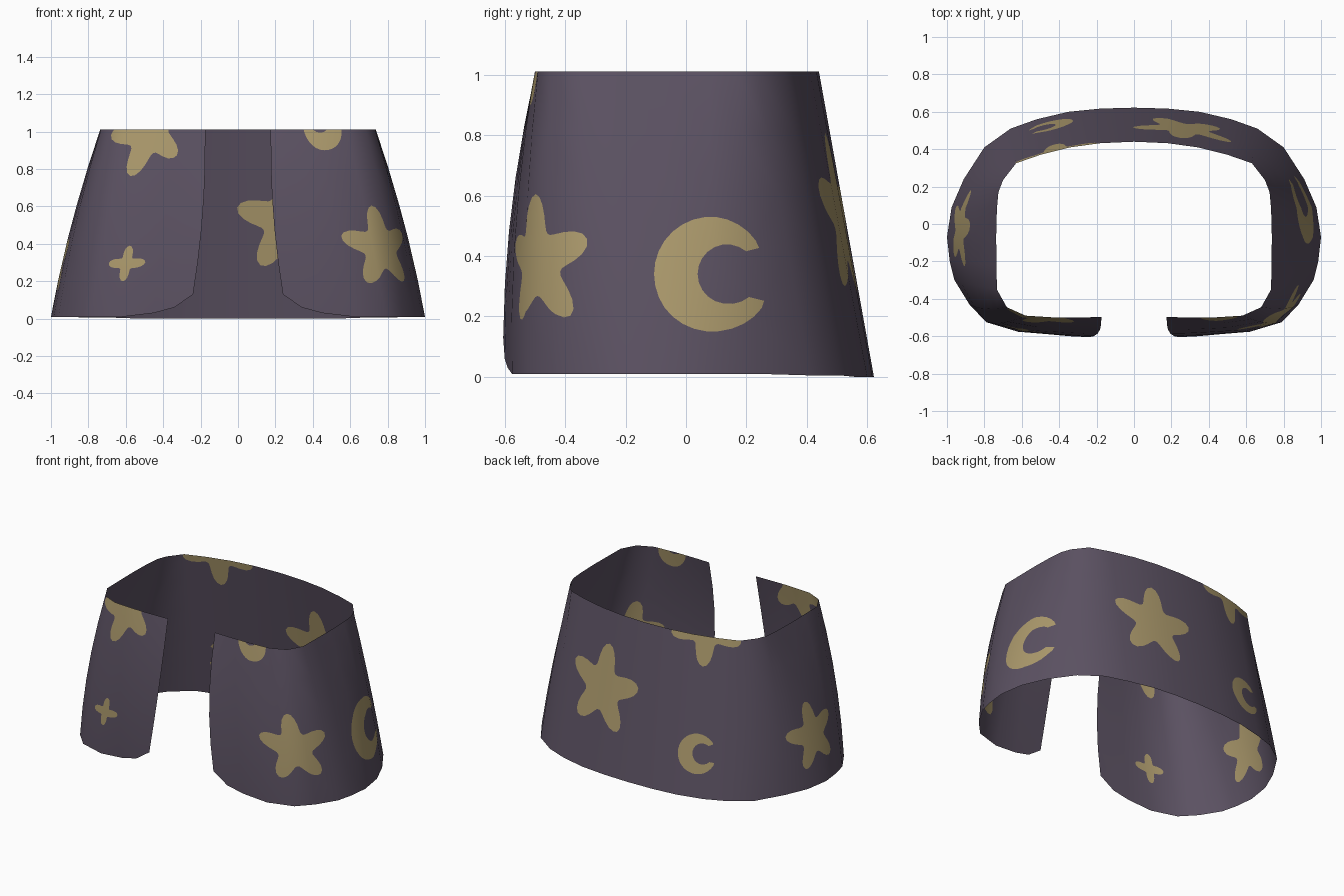
import bpy, math
from mathutils import Vector
from mathutils.geometry import delaunay_2d_cdt

if "Cube" in bpy.data.objects:
    bpy.data.objects.remove(bpy.data.objects["Cube"])

def material(name, rgb):
    m = bpy.data.materials.new(name)
    m.diffuse_color = (*rgb, 1)
    m.use_nodes = True
    m.node_tree.nodes["Principled BSDF"].inputs["Base Color"].default_value = m.diffuse_color
    return m

# Right half of the garment, front opening to back centre:
# top x, top y, bottom x, bottom y, bottom z, bulge x, bulge y
HALF = [
    (.175, -.497, .24, -.605, .13, -.02, -.025),
    (.25, -.499, .34, -.600, .06, -.01, -.025),
    (.33, -.500, .45, -.590, .03, 0, -.025),
    (.42, -.500, .62, -.576, .01, 0, -.025),
    (.58, -.490, .79, -.525, .01, .01, -.02),
    (.68, -.445, .88, -.430, .01, .02, -.015),
    (.733, -.350, .96, -.300, .01, .02, 0),
    (.735, -.220, .985, -.200, .01, .02, 0),
    (.737, -.070, 1.0, -.070, .01, .02, 0),
    (.733, .080, .975, .090, .01, .02, 0),
    (.725, .170, .91, .240, .01, .015, 0),
    (.70, .235, .80, .410, .005, .01, 0),
    (.63, .325, .66, .510, .005, 0, 0),
    (.50, .370, .52, .560, 0, 0, 0),
    (.34, .410, .35, .600, 0, 0, 0),
    (.18, .432, .18, .617, 0, 0, 0),
    (0, .44, 0, .622, 0, 0, 0),
]
COLS = HALF + [(-c[0], c[1], -c[2], c[3], c[4], -c[5], c[6]) for c in HALF[-2::-1]]
ROWS = [0, .2, .4, .6, .8, 1]

def column_point(i, t):
    tx, ty, bx, by, bz, gx, gy = COLS[i]
    b = 4 * t * (1 - t)
    return Vector((bx + (tx - bx) * t + gx * b, by + (ty - by) * t + gy * b, bz + (1.01 - bz) * t))

def column_normal(i, t):
    a, b = max(i - 1, 0), min(i + 1, len(COLS) - 1)
    along = column_point(b, t) - column_point(a, t)
    up = column_point(i, min(t + .05, 1)) - column_point(i, max(t - .05, 0))
    return along.cross(up).normalized()

# Flat pattern: s runs along the cloth at mid height, t runs up
S = [0]
for i in range(1, len(COLS)):
    S.append(S[-1] + (column_point(i, .5) - column_point(i - 1, .5)).length)

def on_cloth(fn, s, t):
    i = 0
    while i < len(S) - 2 and S[i + 1] < s:
        i += 1
    f = (s - S[i]) / (S[i + 1] - S[i])
    return fn(i, t).lerp(fn(i + 1, t), f)

def locate(x, y, t):
    tt = min(t, 1)
    return min((S[-1] * k / 800 for k in range(801)),
               key=lambda s: (on_cloth(column_point, s, tt).xy - Vector((x, y))).length)

# Motif outlines in the flat pattern
def star(x, y, z, r, phase, lobes=5, inner=.5):
    s, n, pts = locate(x, y, z), lobes * 12, []
    for k in range(n):
        a = 2 * math.pi * k / n
        q = r * (inner + (1 - inner) * ((1 + math.cos(lobes * a)) / 2) ** 1.2)
        a += math.radians(phase)
        pts.append((s + q * math.cos(a), z + q * math.sin(a)))
    return pts

def moon(x, y, z, r, tilt):
    s, shape = locate(x, y, z), []
    for k in range(25):
        a = math.radians(36 + 288 * k / 24)
        shape.append((math.cos(a), math.sin(a)))
    shape.append((.86, -.46))
    for k in range(17):
        a = math.radians(-50 - 260 * k / 16)
        shape.append((.28 + .52 * math.cos(a), .52 * math.sin(a)))
    shape.append((.86, .46))
    c, d = math.cos(math.radians(tilt)) * r, math.sin(math.radians(tilt)) * r
    return [(s + px * c - py * d, z + px * d + py * c) for px, py in shape]

MOTIFS = [
    star(-.47, -.5, .99, .245, 256),            # front left, cut by the rim
    star(-.60, -.57, .285, .095, 90, 4, .42),   # small four-pointed star
    moon(.44, -.5, 1.015, .125, 100),           # front right, cut by the rim
    star(.77, -.50, .37, .225, 92),             # front right corner
    moon(.95, .09, .33, .19, 0),                # right side
    star(.27, .53, .52, .28, 14),               # back
    moon(-.45, .54, .27, .125, 8),              # back left
    star(-.93, -.03, .31, .215, 95),            # left side
    star(-.42, .39, 1.06, .25, 270),            # back left, cut by the rim
]

def inside(p, poly):
    hit = False
    for (x1, y1), (x2, y2) in zip(poly, poly[1:] + poly[:1]):
        if (y1 > p[1]) != (y2 > p[1]) and p[0] < x1 + (x2 - x1) * (p[1] - y1) / (y2 - y1):
            hit = not hit
    return hit

# Cut the motifs into the low-poly grid
pts = [Vector((s, t)) for s in S for t in ROWS]
R = len(ROWS)
edges = [(i * R + j, i * R + j + 1) for i in range(len(S)) for j in range(R - 1)]
edges += [(i * R + j, i * R + R + j) for i in range(len(S) - 1) for j in range(R)]
for poly in MOTIFS:
    base, n = len(pts), len(poly)
    pts += [Vector(p) for p in poly]
    edges += [(base + k, base + (k + 1) % n) for k in range(n)]
flat, _, tris, *_ = delaunay_2d_cdt(pts, edges, [], 0, 1e-5)

faces, mats = [], []
for tri in tris:
    c = sum((flat[k] for k in tri), Vector((0, 0))) / len(tri)
    if 0 < c.y < 1 and 0 < c.x < S[-1]:
        faces.append(list(tri))
        mats.append(int(any(inside(c, m) for m in MOTIFS)))
used = sorted({k for f in faces for k in f})
index = {k: n for n, k in enumerate(used)}
clamped = [(flat[k].x, min(max(flat[k].y, 0), 1)) for k in used]

# Wrap the pattern around the body shape
mesh = bpy.data.meshes.new("open_wrap")
mesh.from_pydata([on_cloth(column_point, *p) for p in clamped], [],
                 [[index[k] for k in f] for f in faces])
mesh.materials.append(material("dusky purple cloth", (.105, .083, .122)))
mesh.materials.append(material("old gold motifs", (.41, .32, .15)))
for f, m in zip(mesh.polygons, mats):
    f.material_index = m
    f.use_smooth = True
mesh.normals_split_custom_set_from_vertices(
    [on_cloth(column_normal, *p).normalized() for p in clamped])
bpy.context.collection.objects.link(bpy.data.objects.new("open_wrap", mesh))
